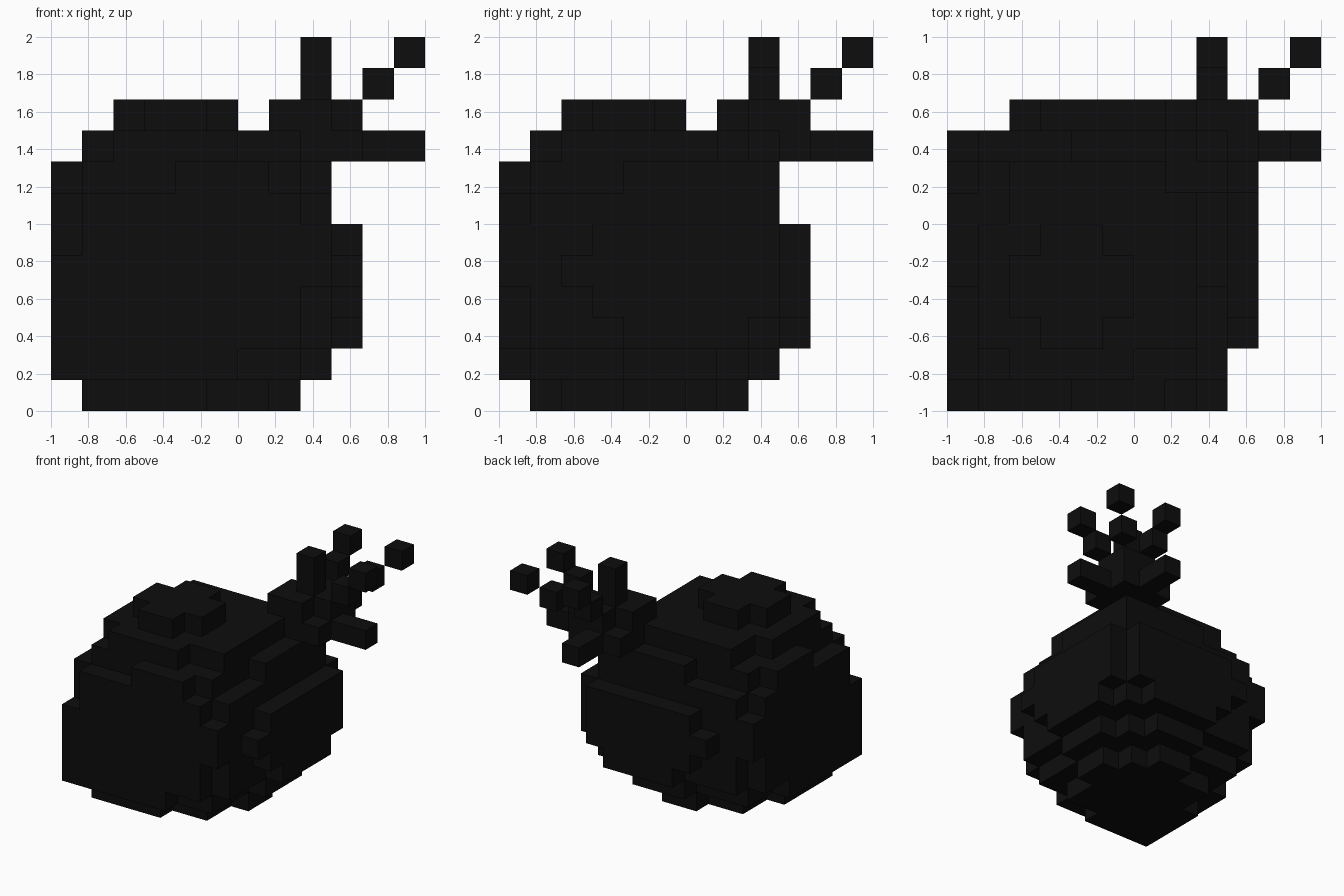
import bpy, bmesh

if "Cube" in bpy.data.objects:
    bpy.data.objects.remove(bpy.data.objects["Cube"])

U = 1 / 6  # voxel size, 12 x 12 x 12 grid

mat = bpy.data.materials.new("matte black")
mat.diffuse_color = (0.004, 0.004, 0.004, 1)
mat.use_nodes = True
mat.node_tree.nodes["Principled BSDF"].inputs["Base Color"].default_value = mat.diffuse_color


def cells(layers):
    """Fill voxels from rectangles (x0, x1, y0, y1) per layer, mirrored across x = y."""
    out = set()
    for z, rects in layers.items():
        for x0, x1, y0, y1 in rects:
            for x in range(x0, x1 + 1):
                for y in range(y0, y1 + 1):
                    out |= {(x, y, z), (y, x, z)}
    return out


def sq(a, b):
    return (a, b, a, b)


def build(name, vox, solid):
    """Make one mesh from the exposed voxel faces."""
    bm = bmesh.new()
    verts = {}

    def vert(p):
        if p not in verts:
            verts[p] = bm.verts.new((p[0] * U - 1, p[1] * U - 1, p[2] * U))
        return verts[p]

    for c in sorted(vox):
        for ax in range(3):
            for side in (0, 1):
                n = list(c)
                n[ax] += 1 if side else -1
                if tuple(n) in solid:
                    continue
                ring = []
                for a, b in ((0, 0), (1, 0), (1, 1), (0, 1)):
                    p = list(c)
                    p[ax] += side
                    p[(ax + 1) % 3] += a
                    p[(ax + 2) % 3] += b
                    ring.append(vert(tuple(p)))
                bm.faces.new(ring if side else ring[::-1])
    me = bpy.data.meshes.new(name)
    bm.to_mesh(me)
    bm.free()
    me.materials.append(mat)
    bpy.context.collection.objects.link(bpy.data.objects.new(name, me))


# Rounded blocky body with its top cap
body = cells({
    0: [sq(1, 4), sq(2, 6), (2, 7, 4, 5)],
    1: [sq(0, 5), sq(1, 7), (1, 8, 4, 6)],
    2: [sq(0, 7), sq(1, 8), (1, 9, 4, 7)],
    3: [sq(0, 7), sq(1, 8), (1, 9, 3, 8)],
    4: [sq(0, 8), (0, 9, 2, 8)],
    5: [sq(1, 8), (0, 8, 1, 8), (1, 9, 3, 8)],
    6: [sq(1, 8), (0, 1, 1, 7)],
    7: [sq(1, 7), (0, 8, 4, 6), (4, 8, 7, 7), sq(8, 8)],
    8: [sq(2, 6), (1, 6, 2, 5), (2, 7, 4, 7)],
    9: [(2, 5, 3, 4)],
})

# Fuse neck at the back right corner
fuse = cells({
    8: [sq(7, 9)],
    9: [sq(7, 8), sq(8, 9), (7, 9, 8, 8)],
}) - body

# Sparks flying outwards from the fuse
sparks = cells({
    8: [(10, 11, 8, 8)],
    10: [sq(8, 8), sq(10, 10), (10, 10, 8, 8)],
    11: [sq(8, 8), sq(11, 11), (11, 11, 8, 8)],
})

solid = body | fuse | sparks
build("body", body, solid)
build("fuse", fuse, solid)
build("sparks", sparks, solid)
